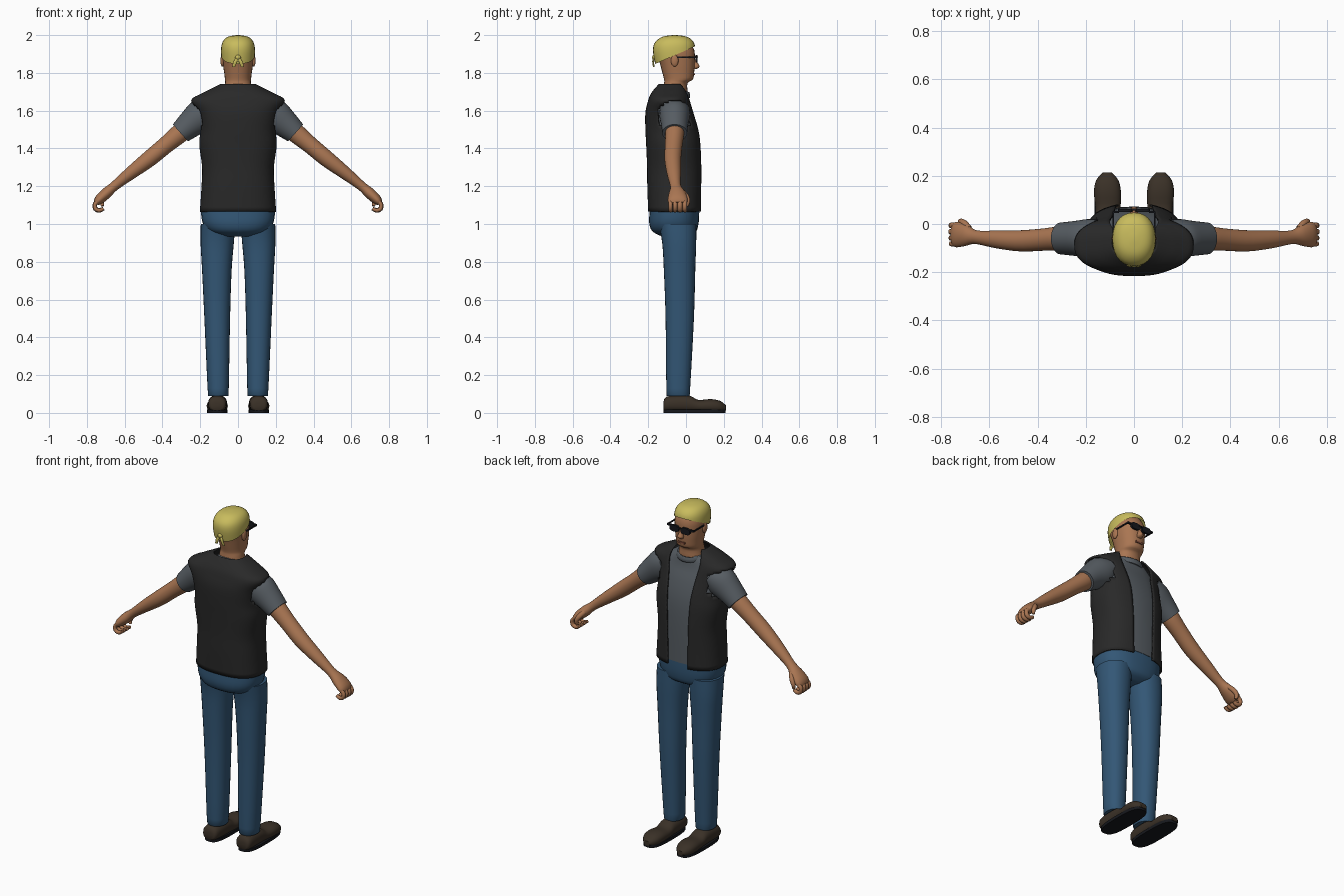
import bpy, bmesh, math
from mathutils import Vector

if "Cube" in bpy.data.objects:
    bpy.data.objects.remove(bpy.data.objects["Cube"])


def material(name, r, g, b):
    m = bpy.data.materials.new(name)
    m.use_nodes = True
    m.diffuse_color = (r, g, b, 1)
    bsdf = m.node_tree.nodes["Principled BSDF"]
    bsdf.inputs["Base Color"].default_value = (r, g, b, 1)
    bsdf.inputs["Roughness"].default_value = 0.8
    return m


SKIN = material("skin", .40, .18, .085)
YELLOW = material("yellow cloth", .58, .50, .11)
BLACK = material("black leather", .022, .022, .022)
GREY = material("grey cotton", .095, .11, .125)
DENIM = material("blue denim", .033, .095, .18)
BROWN = material("brown leather", .042, .03, .02)
DARK = material("dark glass", .008, .009, .012)
LIPS = material("lips", .25, .085, .05)
X, Y, Z = Vector((1, 0, 0)), Vector((0, 1, 0)), Vector((0, 0, 1))


def smooth_rows(rows, steps):
    """Catmull-Rom interpolation through the section rows."""
    out = []
    for i in range(len(rows) - 1):
        four = [rows[max(i - 1, 0)], rows[i], rows[i + 1], rows[min(i + 2, len(rows) - 1)]]
        for k in range(steps):
            t = k / steps
            out.append([b + .5 * t * (c - a + t * (2 * a - 5 * b + 4 * c - d + t * (3 * (b - c) + d - a)))
                        for a, b, c, d in zip(*four)])
    return out + [list(rows[-1])]


def finish(name, bm, mat, mirror=False, thick=0):
    bmesh.ops.recalc_face_normals(bm, faces=bm.faces)
    me = bpy.data.meshes.new(name)
    bm.to_mesh(me)
    bm.free()
    me.materials.append(mat)
    ob = bpy.data.objects.new(name, me)
    bpy.context.collection.objects.link(ob)
    if thick:
        mod = ob.modifiers.new("thickness", "SOLIDIFY")
        mod.thickness = thick
    if mirror:
        ob.modifiers.new("mirror", "MIRROR")
    return ob


def loft(rows, u=X, v=Y, n=2, seg=28, steps=3, gap=False, caps=True):
    """Skin rows (x, y, z, radius u, radius v[, gap half width]); u=None follows the path."""
    bm = bmesh.new()
    rows = smooth_rows(rows, steps)
    loops = []
    for i, r in enumerate(rows):
        c, uu, vv = Vector(r[:3]), u, v
        if u is None:
            t = (Vector(rows[min(i + 1, len(rows) - 1)][:3]) - Vector(rows[max(i - 1, 0)][:3])).normalized()
            uu = t.cross(Y).normalized()
            vv = uu.cross(t)
        start = math.asin(min(r[5] / r[3], .95) ** (n / 2)) if gap else 0
        span = 2 * math.pi - 2 * start
        loop = []
        for k in range(seg):
            a = start + span * k / (seg - 1 if gap else seg)
            s, q = math.sin(a), math.cos(a)
            s = math.copysign(abs(s) ** (2 / n), s)
            q = math.copysign(abs(q) ** (2 / n), q)
            loop.append(bm.verts.new(c + uu * (r[3] * s) + vv * (r[4] * q)))
        loops.append(loop)
    for lo, hi in zip(loops, loops[1:]):
        for k in range(seg - 1 if gap else seg):
            j = (k + 1) % seg
            bm.faces.new((lo[k], lo[j], hi[j], hi[k]))
    if caps and not gap:
        bm.faces.new(loops[0])
        bm.faces.new(loops[-1])
    return bm


def box(name, loc, size, mat, mirror=False):
    bm = bmesh.new()
    bmesh.ops.create_cube(bm, size=1)
    bmesh.ops.scale(bm, vec=size, verts=bm.verts)
    bmesh.ops.translate(bm, vec=loc, verts=bm.verts)
    return finish(name, bm, mat, mirror)


def ball(name, loc, size, mat, mirror=False):
    bm = bmesh.new()
    bmesh.ops.create_uvsphere(bm, u_segments=16, v_segments=10, radius=1)
    bmesh.ops.scale(bm, vec=size, verts=bm.verts)
    bmesh.ops.translate(bm, vec=loc, verts=bm.verts)
    return finish(name, bm, mat, mirror)


# Jeans: hips and two legs
finish("jeans_hips", loft([
    (0, -.06, .935, .09, .07), (0, -.062, .96, .155, .115), (0, -.064, 1.0, .185, .13),
    (0, -.062, 1.05, .195, .132), (0, -.06, 1.10, .195, .13)], n=2.4), DENIM)
finish("jeans_legs", loft([
    (.105, -.04, .09, .05, .058), (.105, -.041, .13, .056, .063), (.11, -.033, .5, .068, .075),
    (.112, -.034, .75, .078, .083), (.11, -.036, .9, .088, .09), (.105, -.045, 1.0, .092, .1)],
    n=2.2), DENIM, True)

# Shoes with flat soles
shoe = loft([
    (.11, -.12, .035, .03, .02), (.11, -.105, .045, .046, .04), (.108, -.04, .048, .05, .046),
    (.108, .02, .046, .05, .045), (.108, .065, .036, .052, .033), (.11, .13, .037, .056, .036),
    (.111, .18, .033, .047, .031), (.111, .213, .025, .02, .014)], v=Z, n=2.3)
for vert in shoe.verts:
    vert.co.z = max(vert.co.z, .012)
finish("shoes", shoe, BROWN, True)
finish("shoe_soles", loft([
    (.11, .045, 0, .055, .165), (.11, .045, .018, .055, .165)], n=3, steps=1), DARK, True)

# Shirt body, sleeves and collar
finish("shirt_body", loft([
    (0, -.06, 1.085, .188, .132), (0, -.06, 1.3, .176, .132), (0, -.068, 1.45, .186, .132),
    (0, -.078, 1.56, .185, .118), (0, -.083, 1.63, .18, .098), (0, -.078, 1.68, .13, .083),
    (0, -.07, 1.705, .085, .07)], n=2.5), GREY)
finish("shirt_sleeves", loft([
    (.15, -.06, 1.60, .07, .08), (.195, -.06, 1.572, .088, .08), (.25, -.06, 1.53, .074, .072),
    (.305, -.06, 1.482, .06, .066)], u=None), GREY, True)
collar = loft([
    (0, -.055, 1.685, .085, .075), (0, -.052, 1.70, .086, .074), (0, -.05, 1.715, .078, .068)],
    caps=False)
for vert in collar.verts:
    vert.co.z -= .25 * (vert.co.y + .05)
finish("shirt_collar", collar, GREY, thick=.012)

# Open vest: a shell with a front gap and two armholes
vest = loft([
    (0, -.058, 1.065, .202, .142, .065), (0, -.06, 1.2, .193, .145, .068),
    (0, -.06, 1.3, .19, .146, .07), (0, -.065, 1.42, .205, .146, .075),
    (0, -.072, 1.5, .2, .143, .08), (0, -.085, 1.59, .215, .13, .09),
    (0, -.088, 1.655, .248, .112, .1), (0, -.086, 1.69, .195, .1, .1),
    (0, -.08, 1.72, .135, .083, .092), (0, -.075, 1.742, .092, .068, .08)],
    n=2.5, seg=72, steps=4, gap=True)
holes = []
for f in vest.faces:
    c = f.calc_center_median()
    if abs(c.x) > .16 and ((c.y + .06) / .092) ** 2 + ((c.z - 1.57) / .085) ** 2 < 1:
        holes.append(f)
bmesh.ops.delete(vest, geom=holes, context="FACES")
finish("vest", vest, BLACK, thick=.008)

# Arms, hands and curled fingers
finish("arms", loft([
    (.25, -.06, 1.53, .05, .052), (.31, -.06, 1.478, .051, .05), (.38, -.065, 1.42, .045, .046),
    (.47, -.07, 1.345, .043, .044), (.57, -.064, 1.268, .034, .037), (.655, -.055, 1.2, .025, .028),
    (.695, -.048, 1.165, .029, .043), (.735, -.044, 1.128, .026, .053),
    (.75, -.043, 1.108, .015, .046)], u=None), SKIN, True)
for name, y, r in (("index", -.006, .012), ("middle", -.032, .013),
                   ("ring", -.058, .012), ("little", -.082, .011)):
    finish(name + "_fingers", loft([
        (.735, y, 1.125, r, r), (.757, y, 1.105, r, r), (.754, y, 1.08, r, r),
        (.733, y, 1.072, r, r), (.712, y, 1.082, r * .8, r * .8)], u=None, seg=10), SKIN, True)
finish("thumbs", loft([
    (.685, -.02, 1.17, .014, .014), (.705, .003, 1.145, .014, .014), (.72, .01, 1.118, .012, .012),
    (.717, .004, 1.095, .008, .008)], u=None, seg=10), SKIN, True)

# Head and neck
finish("head", loft([
    (0, -.07, 1.66, .09, .075), (0, -.058, 1.70, .074, .066), (0, -.054, 1.745, .068, .062),
    (0, -.04, 1.765, .069, .076), (0, -.041, 1.80, .073, .084), (0, -.046, 1.85, .08, .092),
    (0, -.058, 1.92, .084, .102), (0, -.06, 1.97, .06, .075)], n=2.2), SKIN)
finish("nose", loft([
    (0, .035, 1.875, .008, .012), (0, .048, 1.85, .012, .016), (0, .052, 1.832, .018, .02),
    (0, .043, 1.82, .012, .012)], seg=14), SKIN)
ball("ears", (.083, -.06, 1.865), (.01, .02, .032), SKIN, True)
box("mouth", (0, .0425, 1.793), (.045, .008, .01), LIPS)

# Head scarf trimmed along a slanted brow line, with a knot and tails behind
scarf = loft([
    (0, -.057, 1.82, .083, .1), (0, -.06, 1.87, .088, .108), (0, -.063, 1.92, .09, .112),
    (0, -.062, 1.955, .085, .106), (0, -.06, 1.98, .07, .085), (0, -.06, 1.994, .045, .055),
    (0, -.06, 2.0, .008, .01)], n=2.2)
bmesh.ops.bisect_plane(scarf, geom=scarf.verts[:] + scarf.edges[:] + scarf.faces[:],
                       plane_co=(0, -.06, 1.893), plane_no=(0, -.44, 1), clear_inner=True)
finish("head_scarf", scarf, YELLOW)
ball("scarf_knot", (0, -.168, 1.882), (.015, .012, .014), YELLOW)
finish("scarf_tails", loft([
    (.002, -.168, 1.885, .006, .005), (.014, -.174, 1.86, .01, .005), (.024, -.17, 1.83, .008, .004)],
    seg=10), YELLOW, True)

# Sunglasses
finish("glasses_lenses", loft([
    (.037, .05, 1.875, .03, .019), (.037, .062, 1.875, .03, .019)], v=Z, n=3, steps=1), DARK, True)
box("glasses_bridge", (0, .06, 1.884), (.03, .008, .007), DARK)
box("glasses_hinges", (.075, .05, 1.884), (.026, .01, .01), DARK, True)
box("glasses_temples", (.086, -.003, 1.884), (.005, .11, .008), DARK, True)

# Smooth shading with sharp edges kept
bpy.ops.object.select_all(action="DESELECT")
for ob in bpy.context.collection.objects:
    if ob.type == "MESH":
        ob.select_set(True)
        bpy.context.view_layer.objects.active = ob
bpy.ops.object.shade_smooth_by_angle(angle=math.radians(45))
